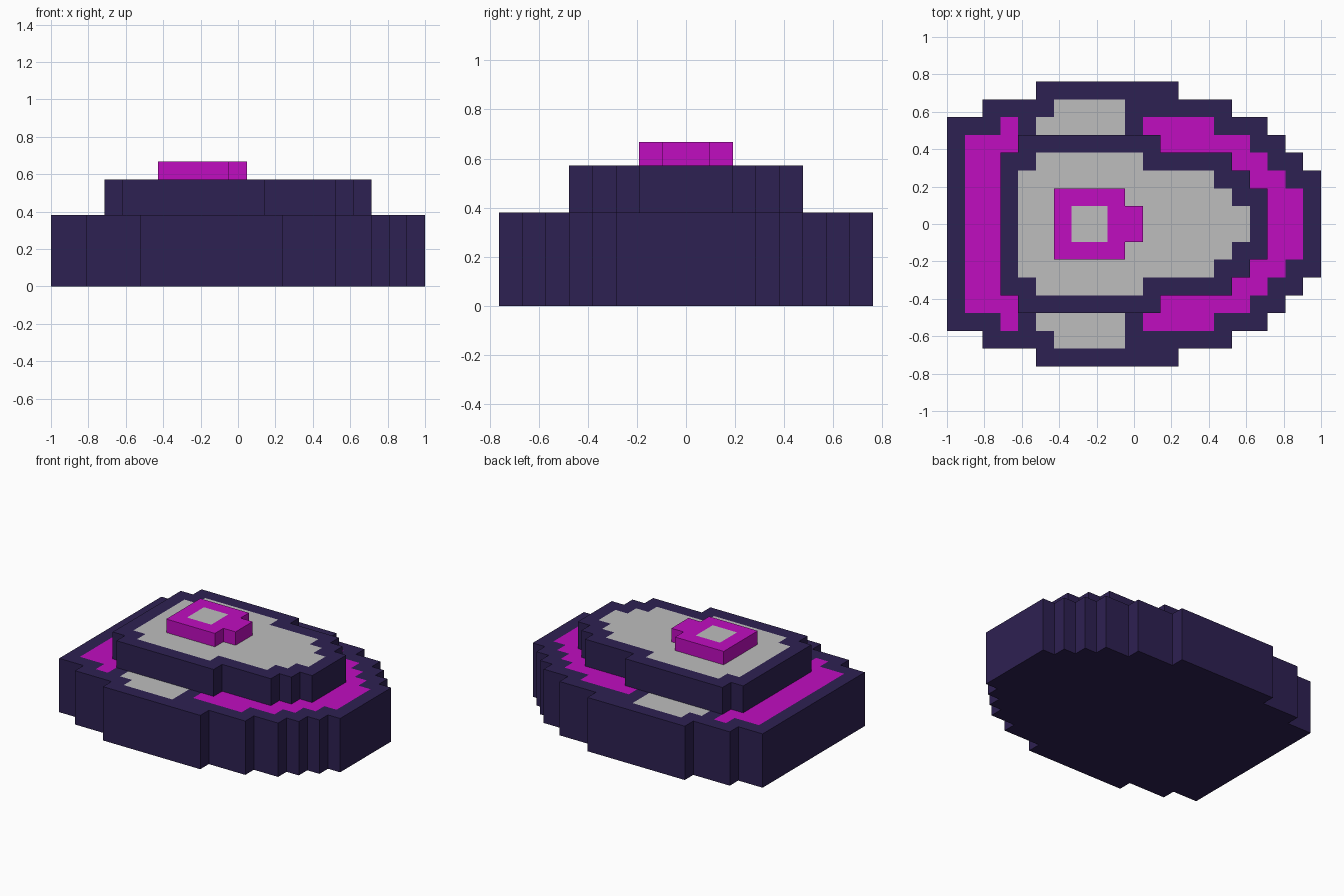
import bpy, bmesh
from mathutils import Vector

cube = bpy.data.objects.get("Cube")
if cube:
    bpy.data.objects.remove(cube, do_unlink=True)

U = 2 / 21  # size of one grid cell


def make_material(name, rgb):
    mat = bpy.data.materials.new(name)
    mat.use_nodes = True
    mat.diffuse_color = (*rgb, 1)
    mat.node_tree.nodes["Principled BSDF"].inputs["Base Color"].default_value = (*rgb, 1)
    return mat


navy = make_material("dark_purple", (0.027, 0.015, 0.084))
magenta = make_material("magenta", (0.527, 0.004, 0.527))
grey = make_material("light_grey", (0.509, 0.509, 0.509))


def inside(spans, col, row):
    """Spans are listed per row outward from the centre line, mirrored in y."""
    return row < len(spans) and any(a <= col < b for a, b in spans[row])


def make_tier(name, z0, z1, outline, body, inlays):
    """Stepped slab from row spans, with inlay colours on the top faces."""
    bm = bmesh.new()
    for row in range(len(outline)):
        for a, b in outline[row]:
            for col in range(a, b):
                for y in (row, -row - 1):
                    corners = ((col, y), (col + 1, y), (col + 1, y + 1), (col, y + 1))
                    bm.faces.new([bm.verts.new((cx * U - 1, cy * U, z0 * U)) for cx, cy in corners])
    bmesh.ops.remove_doubles(bm, verts=bm.verts[:], dist=1e-4)

    # Extrude into a closed slab
    top = bmesh.ops.extrude_face_region(bm, geom=bm.faces[:], use_keep_orig=True)["geom"]
    top_verts = [g for g in top if isinstance(g, bmesh.types.BMVert)]
    bmesh.ops.translate(bm, verts=top_verts, vec=Vector((0, 0, (z1 - z0) * U)))
    bmesh.ops.recalc_face_normals(bm, faces=bm.faces[:])
    bm.normal_update()

    # Colour the top cells
    for f in bm.faces:
        if f.normal.z > 0.5:
            c = f.calc_center_median()
            col, row = int((c.x + 1) / U), int(abs(c.y) / U)
            for i, (_, spans) in enumerate(inlays):
                if inside(spans, col, row):
                    f.material_index = i + 1

    # Merge coplanar cells of one colour
    bmesh.ops.dissolve_limit(bm, angle_limit=0.01, verts=bm.verts[:],
                             edges=bm.edges[:], delimit={'MATERIAL'})
    mesh = bpy.data.meshes.new(name)
    bm.to_mesh(mesh)
    bm.free()
    for mat in [body] + [m for m, _ in inlays]:
        mesh.materials.append(mat)
    obj = bpy.data.objects.new(name, mesh)
    bpy.context.collection.objects.link(obj)
    return obj


# Wide lower hull with a magenta band and grey side panels
make_tier("lower_hull", 0, 4,
          [[(0, 21)]] * 3 + [[(0, 20)], [(0, 19)], [(0, 18)], [(2, 16)], [(5, 13)]],
          navy,
          [(magenta, [[(1, 3), (18, 20)]] * 2 + [[(1, 3), (17, 19)], [(1, 3), (16, 18)],
                                                [(1, 4), (12, 17)], [(3, 4), (11, 15)]]),
           (grey, [[]] * 5 + [[(5, 10)], [(6, 10)]])])

# Raised deck with a grey floor
make_tier("upper_deck", 4, 6,
          [[(3, 18)]] * 2 + [[(3, 17)], [(3, 16)], [(4, 12)]],
          navy,
          [(grey, [[(4, 17)], [(4, 16)], [(4, 15)], [(5, 11)]])])

# Small top block with a grey centre and a forward nub
make_tier("top_block", 6, 7,
          [[(6, 11)], [(6, 10)]],
          magenta,
          [(grey, [[(7, 9)]])])
